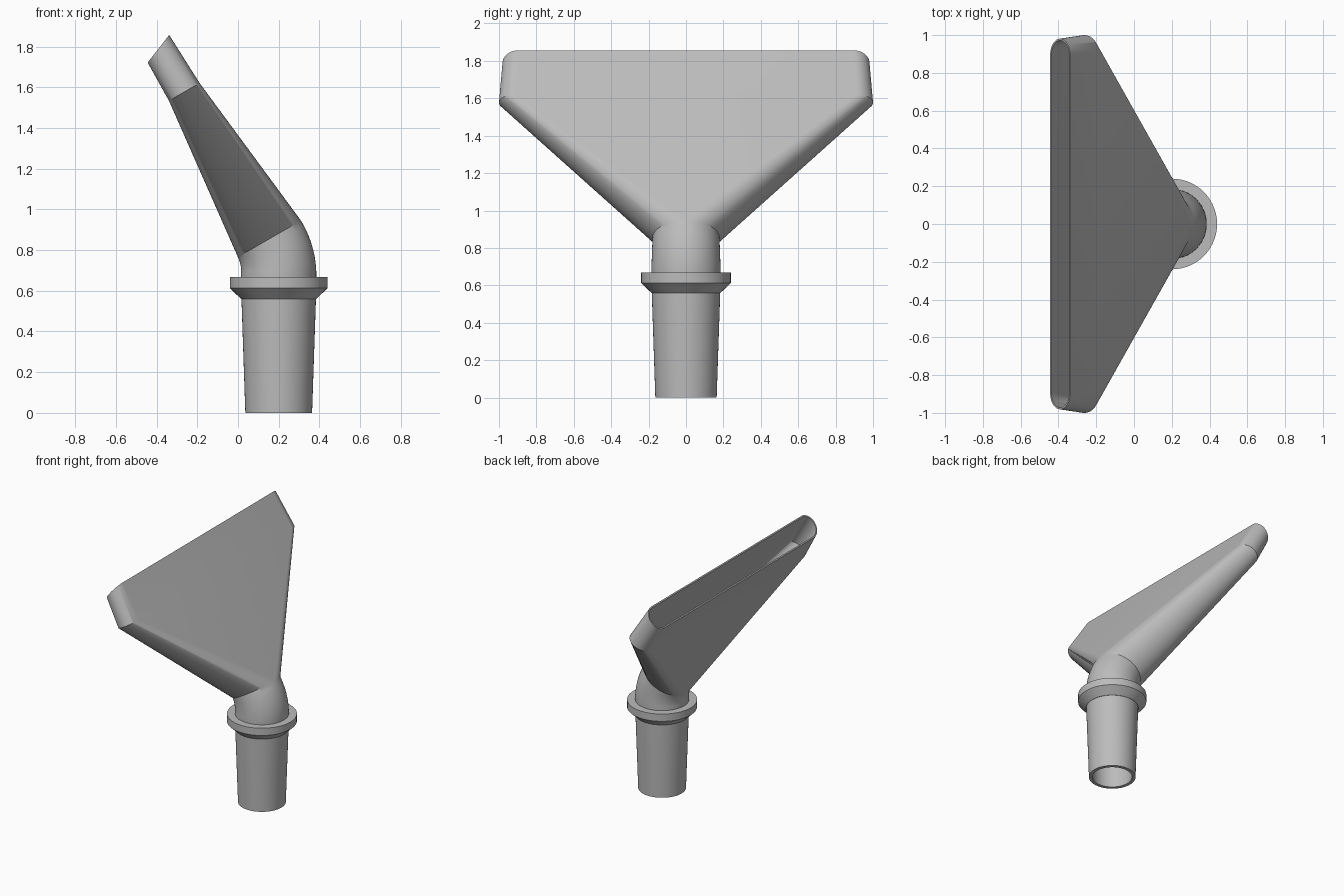
import bpy, bmesh
from math import sin, cos, pi, radians

cube = bpy.data.objects.get("Cube")
if cube:
    bpy.data.objects.remove(cube, do_unlink=True)

grey = bpy.data.materials.new("grey_plastic")
grey.use_nodes = True
colour = (0.5, 0.5, 0.5, 1)
grey.diffuse_color = colour
grey.node_tree.nodes["Principled BSDF"].inputs["Base Color"].default_value = colour

HALF = 28        # steps around each rounded end
TUBE_X = 0.2     # centre of the upright tube


def ring(x, z, tilt, r, spread=0.0):
    """Stadium outline across a tilted plane; a circle when spread is 0."""
    pts = []
    for side in (1, -1):
        for i in range(HALF + 1):
            t = pi * i / HALF + (0 if side > 0 else pi)
            u = r * cos(t)
            pts.append((x + u * cos(tilt), side * spread + r * sin(t), z + u * sin(tilt)))
    return pts


def loft(name, rings):
    """Skin a closed loop of rings."""
    bm = bmesh.new()
    loops = [[bm.verts.new(p) for p in pts] for pts in rings]
    n = len(loops[0])
    for a, b in zip(loops, loops[1:] + loops[:1]):
        for i in range(n):
            j = (i + 1) % n
            bm.faces.new((a[i], a[j], b[j], b[i]))
    bmesh.ops.remove_doubles(bm, verts=bm.verts, dist=0.0001)
    bmesh.ops.recalc_face_normals(bm, faces=bm.faces)
    mesh = bpy.data.meshes.new(name)
    bm.to_mesh(mesh)
    bm.free()
    mesh.materials.append(grey)
    obj = bpy.data.objects.new(name, mesh)
    bpy.context.collection.objects.link(obj)
    bpy.ops.object.select_all(action='DESELECT')
    obj.select_set(True)
    bpy.context.view_layer.objects.active = obj
    bpy.ops.object.shade_smooth_by_angle(angle=radians(30))
    return obj


# Stations along the nozzle: x, z, tilt, radius, spread, wall thickness
stations = [(TUBE_X, 0, 0, 0.164, 0, 0.025),
            (TUBE_X, 0.56, 0, 0.183, 0, 0.025)]

# Elbow bending towards -x
BEND, BEND_Z, STEPS = 0.34, 0.685, 10
for i in range(STEPS + 1):
    a = radians(30) * i / STEPS
    stations.append((TUBE_X - BEND + BEND * cos(a), BEND_Z + BEND * sin(a), a,
                     0.185 - 0.006 * i / STEPS, 0, 0.025))

# Flared fan, then the obliquely cut mouth
stations.append((-0.264, 1.577, radians(30), 0.087, 0.913, 0.014))
stations.append((-0.391, 1.789, radians(52), 0.086, 0.895, 0.010))

outer = [ring(x, z, t, r, s) for x, z, t, r, s, w in stations]
inner = [ring(x, z, t, r - w, s) for x, z, t, r, s, w in stations]
loft("nozzle_shell", outer + inner[::-1])

# Stop collar with a chamfered underside
collar = [(0.17, 0.56), (0.185, 0.56), (0.24, 0.613), (0.24, 0.668), (0.17, 0.668)]
loft("stop_collar", [ring(TUBE_X, z, 0, r) for r, z in collar])
